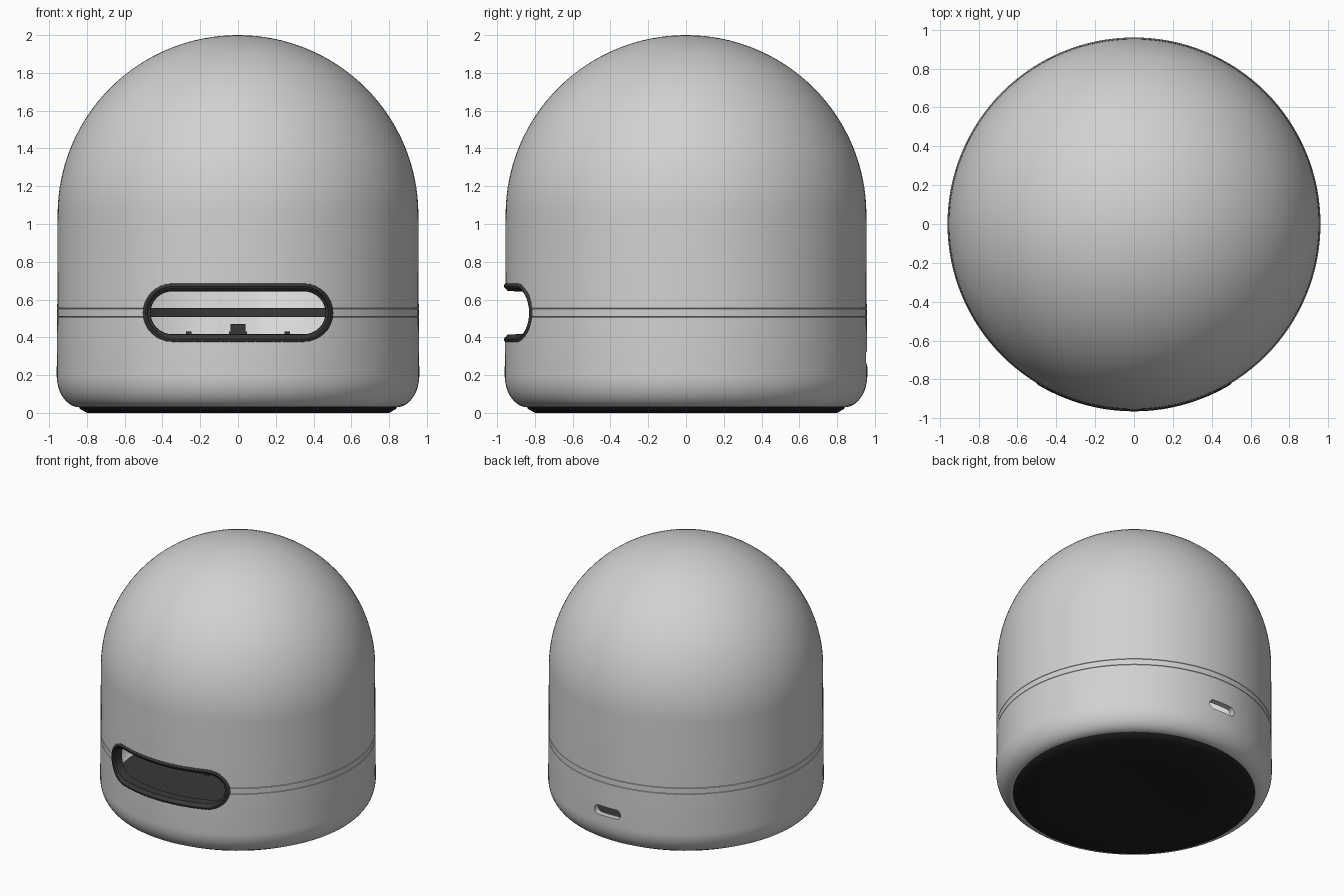
import bpy, bmesh, math
from mathutils import Vector

if "Cube" in bpy.data.objects:
    bpy.data.objects.remove(bpy.data.objects["Cube"])


def material(name, rgb):
    m = bpy.data.materials.new(name)
    m.diffuse_color = (*rgb, 1)
    m.use_nodes = True
    m.node_tree.nodes["Principled BSDF"].inputs["Base Color"].default_value = m.diffuse_color
    return m


SHELL = material("shell_grey", (0.64, 0.64, 0.64))
INNER = material("inner_white", (0.9, 0.9, 0.9))
DARK = material("dark_grey", (0.04, 0.04, 0.04))
BLACK = material("base_black", (0.014, 0.014, 0.014))


def finish(name, bm, *mats, smooth=True):
    bmesh.ops.recalc_face_normals(bm, faces=bm.faces)
    me = bpy.data.meshes.new(name)
    bm.to_mesh(me)
    bm.free()
    ob = bpy.data.objects.new(name, me)
    bpy.context.collection.objects.link(ob)
    for m in mats:
        me.materials.append(m)
    if smooth:
        smooth_by_angle(ob)
    return ob


def activate(ob):
    bpy.ops.object.select_all(action='DESELECT')
    ob.select_set(True)
    bpy.context.view_layer.objects.active = ob


def smooth_by_angle(ob):
    activate(ob)
    bpy.ops.object.shade_smooth_by_angle(angle=math.radians(30))


def lathe(profile, closed, n=128):
    """Revolve (r, z) points around z; points on the axis become poles."""
    bm = bmesh.new()
    rings = []
    for r, z in profile:
        if r < 1e-5:
            rings.append([bm.verts.new((0, 0, z))] * n)
        else:
            rings.append([bm.verts.new((r * math.cos(2 * math.pi * i / n),
                                        r * math.sin(2 * math.pi * i / n), z)) for i in range(n)])
    pairs = list(zip(rings, rings[1:]))
    if closed:
        pairs.append((rings[-1], rings[0]))
    for a, b in pairs:
        for i in range(n):
            j = (i + 1) % n
            vs = list(dict.fromkeys((a[i], a[j], b[j], b[i])))
            if len(vs) > 2:
                bm.faces.new(vs)
    return bm


def stadium(half_len, rad, zc, arc=16, straight=20):
    """Evenly stepped outline of a long rounded slot in x, z."""
    pts = []
    for s in (1, -1):
        for i in range(arc + 1):
            a = math.pi / 2 - math.pi * i / arc
            pts.append((s * (half_len + rad * math.cos(a)), zc + s * rad * math.sin(a)))
        for i in range(1, straight):
            pts.append((s * half_len * (1 - 2 * i / straight), zc - s * rad))
    return pts


def slot_cutter(name, half_len, rad, zc, y0, y1):
    bm = bmesh.new()
    pts = stadium(half_len, rad, zc)
    a = [bm.verts.new((x, y0, z)) for x, z in pts]
    b = [bm.verts.new((x, y1, z)) for x, z in pts]
    bm.faces.new(a)
    bm.faces.new(b)
    for i in range(len(a)):
        j = (i + 1) % len(a)
        bm.faces.new((a[i], a[j], b[j], b[i]))
    ob = finish(name, bm, smooth=False)
    ob.hide_render = True
    return ob


def cut(ob, cutter):
    mod = ob.modifiers.new("cut", 'BOOLEAN')
    mod.operation = 'DIFFERENCE'
    mod.solver = 'EXACT'
    mod.object = cutter
    activate(ob)
    bpy.ops.object.modifier_apply(modifier=mod.name)


def arc_pts(rc, zc, a, b, t0, t1, n):
    return [(rc + a * math.cos(math.radians(t0 + (t1 - t0) * i / n)),
             zc + b * math.sin(math.radians(t0 + (t1 - t0) * i / n))) for i in range(n + 1)]


# Domed shell: rounded foot, two fine seam grooves, dome, white inside wall
profile = [(0.78, 0.03)] + arc_pts(0.84, 0.2, 0.12, 0.17, -90, 0, 12)
for z in (0.508, 0.553):
    profile += [(0.957, z - 0.002), (0.953, z), (0.957, z + 0.002)]
profile += arc_pts(0, 1.05, 0.955, 0.95, 0, 90, 32)
profile += arc_pts(0, 1.05, 0.915, 0.91, 90, 0, 32)
profile += [(0.915, 0.25), (0.90, 0.18), (0.86, 0.12), (0.78, 0.08)]
shell = finish("domed_shell", lathe(profile, True), SHELL, INNER)
for p in shell.data.polygons:
    if p.normal.dot(p.center - Vector((0, 0, 0.9))) < 0:
        p.material_index = 1

# Dark ring on the inside of the seam
ring = finish("inner_seam_ring", lathe([(0.88, 0.507), (0.925, 0.507),
                                        (0.925, 0.554), (0.88, 0.554)], True), DARK)

# Front slot and rear port openings
front = slot_cutter("front_slot_cutter", 0.35, 0.135, 0.53, -1.2, -0.5)
rear = slot_cutter("rear_port_cutter", 0.075, 0.035, 0.29, 0.7, 1.2)
cut(shell, front)
cut(shell, rear)
cut(ring, front)
for c in (front, rear):
    bpy.data.objects.remove(c)
for ob in (shell, ring):
    smooth_by_angle(ob)

# Rounded rim around the front slot, wrapped on the cylinder
section = [(0, 0.90), (0, 0.957), (0.006, 0.962), (0.016, 0.964), (0.024, 0.960),
           (0.028, 0.953), (0.040, 0.945), (0.042, 0.88), (0.015, 0.88)]
bm = bmesh.new()
loops = []
for off, r in section:
    loops.append([bm.verts.new((x, -math.sqrt(r * r - x * x), z))
                  for x, z in stadium(0.35, 0.155 - off, 0.53)])
for k, a in enumerate(loops):
    b = loops[(k + 1) % len(loops)]
    for i in range(len(a)):
        j = (i + 1) % len(a)
        bm.faces.new((a[i], a[j], b[j], b[i]))
finish("front_slot_rim", bm, DARK)

# Floor inside the shell
finish("inner_floor", lathe([(0, 0.14), (0.87, 0.14), (0.84, 0.10), (0, 0.10)], False), DARK)

# Black foot with a shallow round recess underneath
finish("base_foot", lathe([(0, 0.09), (0.79, 0.09), (0.79, 0.036), (0.845, 0.036), (0.835, 0.02),
                           (0.80, 0), (0.485, 0), (0.445, 0.012), (0, 0.012)], False), BLACK)


# Small posts standing on the inner floor
def post(name, x, width, top):
    bm = bmesh.new()
    bmesh.ops.create_cube(bm, size=1)
    for v in bm.verts:
        v.co = (x + v.co.x * width, v.co.y * width, 0.13 + (v.co.z + 0.5) * (top - 0.13))
    finish(name, bm, DARK, smooth=False)


post("centre_post", 0, 0.08, 0.47)
post("centre_post_step", 0, 0.095, 0.43)
for side, x in (("left", -0.26), ("right", 0.26)):
    post(side + "_post", x, 0.03, 0.43)
